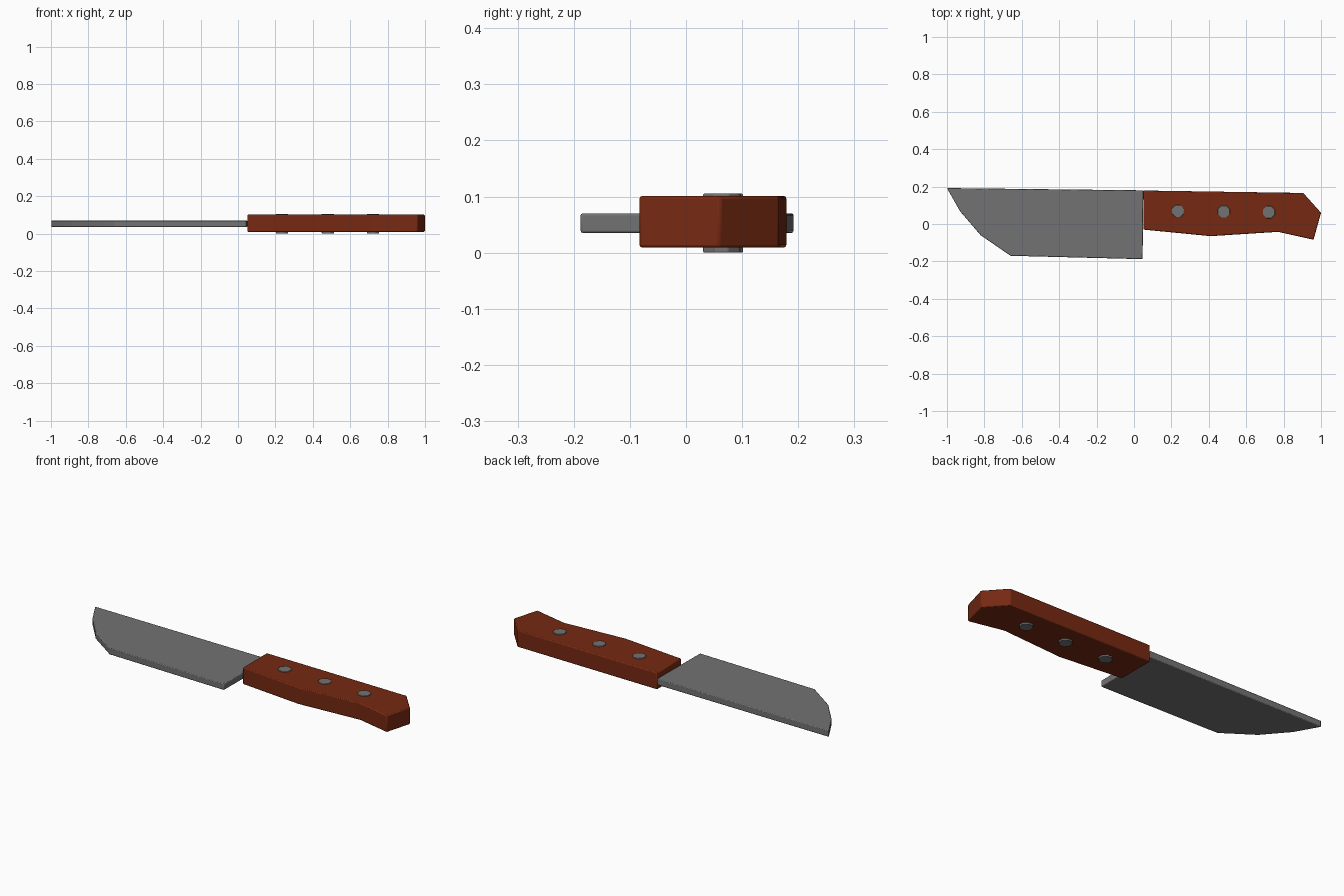
import bpy, bmesh, math

if "Cube" in bpy.data.objects:
    bpy.data.objects.remove(bpy.data.objects["Cube"])


def material(name, rgb):
    m = bpy.data.materials.new(name)
    m.diffuse_color = (*rgb, 1)
    m.use_nodes = True
    m.node_tree.nodes["Principled BSDF"].inputs["Base Color"].default_value = m.diffuse_color
    return m


steel = material("grey steel", (0.17, 0.17, 0.17))
wood = material("red brown wood", (0.18, 0.022, 0.006))


def slab(name, outline, z0, z1, mat, bevel):
    """Extrude a flat outline from z0 to z1 and soften its edges."""
    bm = bmesh.new()
    face = bm.faces.new([bm.verts.new((x, y, z0)) for x, y in outline])
    ext = bmesh.ops.extrude_face_region(bm, geom=[face])
    for v in ext["geom"]:
        if isinstance(v, bmesh.types.BMVert):
            v.co.z = z1
    bmesh.ops.recalc_face_normals(bm, faces=bm.faces)
    mesh = bpy.data.meshes.new(name)
    bm.to_mesh(mesh)
    bm.free()
    mesh.materials.append(mat)
    ob = bpy.data.objects.new(name, mesh)
    bpy.context.collection.objects.link(ob)
    mod = ob.modifiers.new("soft edges", "BEVEL")
    mod.width = bevel
    mod.segments = 2
    mod.limit_method = 'ANGLE'
    mod.angle_limit = math.radians(40)
    bpy.ops.object.select_all(action='DESELECT')
    ob.select_set(True)
    bpy.context.view_layer.objects.active = ob
    bpy.ops.object.shade_smooth_by_angle(angle=math.radians(30))
    return ob


# Blade with a straight spine and a clipped, curved tip
slab("blade", [(-1.0, 0.192), (-0.93, 0.068), (-0.82, -0.06), (-0.66, -0.17),
               (0.046, -0.188), (0.05, 0.18)], 0.035, 0.07, steel, 0.004)

# Handle with a finger swell and a flared butt
slab("handle", [(0.05, 0.179), (0.05, -0.03), (0.41, -0.065), (0.77, -0.042),
                (0.96, -0.084), (1.0, 0.06), (0.905, 0.166)],
     0.009, 0.101, wood, 0.005)

# Rivets passing right through the handle
for i, (cx, cy) in enumerate([(0.235, 0.069), (0.48, 0.066), (0.721, 0.063)]):
    ring = [(cx + 0.035 * math.cos(a), cy + 0.035 * math.sin(a))
            for a in (math.radians(22.5 + 45 * k) for k in range(8))]
    slab(f"rivet_{i + 1}", ring, 0.0, 0.105, steel, 0.002)
